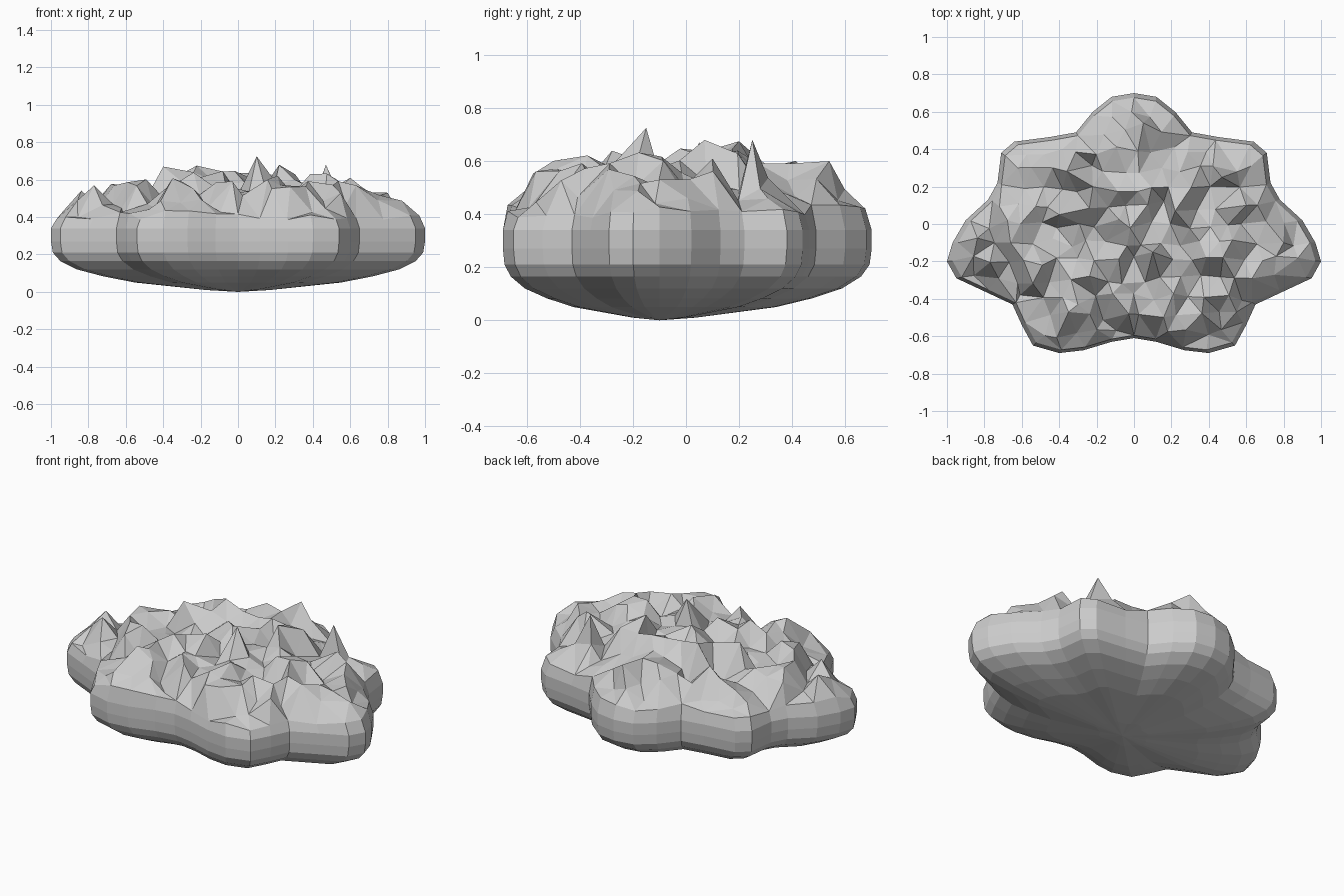
import bpy, bmesh, math, random
from mathutils import Vector
from mathutils.geometry import delaunay_2d_cdt

if "Cube" in bpy.data.objects:
    bpy.data.objects.remove(bpy.data.objects["Cube"])

random.seed(11)
C = Vector((0, -0.1))

# Mirrored six-lobed plan outline (right half, back to front)
half = [(0, .70), (.12, .68), (.22, .60), (.31, .49), (.45, .465), (.64, .44), (.71, .38),
        (.73, .22), (.78, .13), (.90, .02), (.97, -.10), (1, -.20), (.95, -.29), (.80, -.36),
        (.65, -.43), (.60, -.54), (.54, -.65), (.40, -.69), (.27, -.675), (.12, -.63), (0, -.61)]
outline = [Vector(p) for p in half] + [Vector((-x, y)) for x, y in half[-2:0:-1]]
outline.reverse()  # counter-clockwise
n = len(outline)


def edge_ratio(p):
    """Distance from the centre as a fraction of the outline radius."""
    d = p - C
    if d.length < 1e-6:
        return 0
    for i in range(n):
        a, b = outline[i] - C, outline[(i + 1) % n] - C
        ca, cb, e = a.cross(d), d.cross(b), a.cross(b)
        if ca >= 0 and cb >= 0 and e > 0:
            return (ca + cb) / e
    return 1


bm = bmesh.new()

# Smooth underside and rounded side wall: (scale, height)
profile = [(.17, .01), (.36, .03), (.55, .05), (.72, .083), (.86, .12), (.95, .165),
           (.99, .21), (1, .27), (1, .34), (.97, .40)]
rings = []
for s, z in profile:
    rings.append([bm.verts.new((*(C + (p - C) * s), z)) for p in outline])
for v in rings[-1]:
    v.co.z += random.uniform(-.015, .035)
for lo, hi in zip(rings, rings[1:]):
    for i in range(n):
        j = (i + 1) % n
        bm.faces.new((lo[i], lo[j], hi[j], hi[i]))
base = bm.verts.new((C.x, C.y, 0))
for i in range(n):
    bm.faces.new((base, rings[0][(i + 1) % n], rings[0][i]))

# Rugged rock top: jittered grid, triangulated inside the rim
pts = [v.co.xy for v in rings[-1]]
heights = [v.co.z for v in rings[-1]]
step = .098
for iy in range(-7, 8):
    for ix in range(-10, 11):
        p = Vector(((ix + .5 * (iy % 2)) * step + random.uniform(-.025, .025),
                    iy * step + random.uniform(-.025, .025)))
        s = edge_ratio(p)
        if s < .91:
            h = .43 + .15 * (1 - s ** 3)
            pts.append(p)
            heights.append(h + random.uniform(-.075, .075))

# Main crags
for x, y, z in [(.10, -.15, .725), (.47, .25, .68), (.80, -.10, .53), (.05, .54, .60),
                (-.40, .05, .67), (-.22, .20, .675), (-.66, -.10, .57), (.22, .07, .68),
                (-.30, -.43, .59), (.60, .10, .61)]:
    k = min(range(n, len(pts)), key=lambda i: (pts[i] - Vector((x, y))).length)
    pts[k], heights[k] = Vector((x, y)), z

co, _, tris, orig, _, _ = delaunay_2d_cdt(pts, [(i, (i + 1) % n) for i in range(n)], [], 1, 1e-5)
top = [bm.verts.new((c.x, c.y, heights[o[0]] if o else .42)) for c, o in zip(co, orig)]
for t in tris:
    bm.faces.new([top[i] for i in t])

bmesh.ops.remove_doubles(bm, verts=bm.verts, dist=.002)
bmesh.ops.recalc_face_normals(bm, faces=bm.faces)
mesh = bpy.data.meshes.new("rock")
bm.to_mesh(mesh)
bm.free()
rock = bpy.data.objects.new("rock", mesh)
bpy.context.collection.objects.link(rock)
